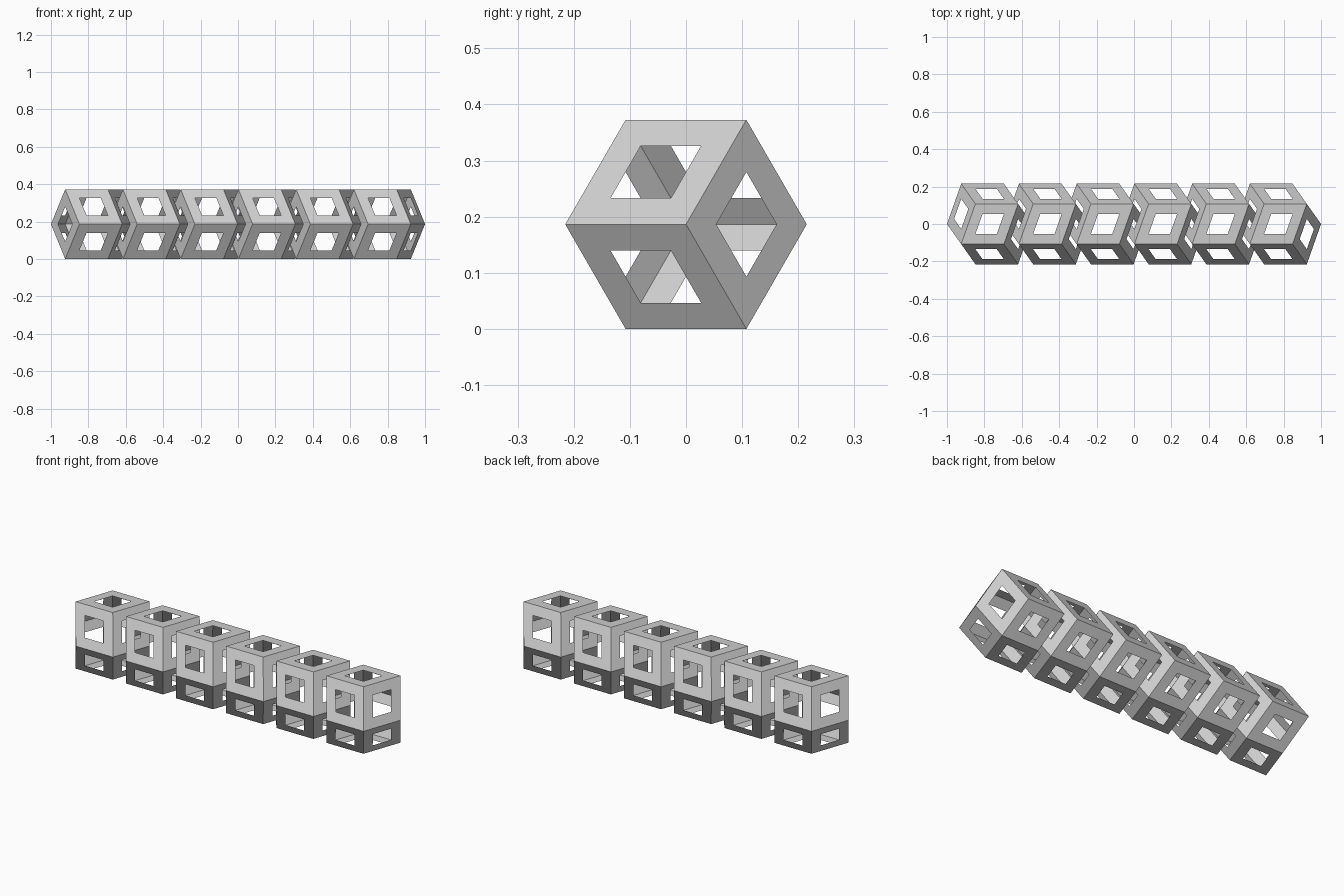
import bpy, bmesh, math

if "Cube" in bpy.data.objects:
    bpy.data.objects.remove(bpy.data.objects["Cube"])

COUNT = 6
S = 0.1318                         # half-size unit of one rhombic dodecahedron
R = S * math.sqrt(8 / 3)           # radius of its hexagonal outline
TIP = S * math.sqrt(3)             # half length along the chain
H = S / math.sqrt(3)               # axial step between vertex rings
STEP = (2 - 2 * TIP) / (COUNT - 1)
MID_Z = R * math.sin(math.pi / 3)

grey = bpy.data.materials.new("light_grey")
grey.diffuse_color = (0.6, 0.6, 0.6, 1)
grey.use_nodes = True
grey.node_tree.nodes["Principled BSDF"].inputs["Base Color"].default_value = grey.diffuse_color


def build_cell():
    """Twelve-sided cell with a rhombic window in every face."""
    bm = bmesh.new()
    right_tip = bm.verts.new((TIP, 0, 0))
    left_tip = bm.verts.new((-TIP, 0, 0))
    right, left = [], []
    for i in range(6):
        a = math.radians(60 * i)
        y, z = R * math.cos(a), R * math.sin(a)
        odd = i % 2
        right.append(bm.verts.new(((2 if odd else 1) * H, y, z)))
        left.append(bm.verts.new(((-1 if odd else -2) * H, y, z)))
    for i in range(6):
        j, k = (i + 1) % 6, (i + 2) % 6
        # side faces, parallel to the chain
        bm.faces.new((left[i], left[j], right[j], right[i]))
        # three faces at each pointed end
        if i % 2:
            bm.faces.new((right_tip, right[i], right[j], right[k]))
        else:
            bm.faces.new((left_tip, left[i], left[j], left[k]))
    bmesh.ops.recalc_face_normals(bm, faces=bm.faces[:])
    bm.normal_update()
    # windows: inset to half size, then remove the centres
    centres = bm.faces[:]
    bmesh.ops.inset_individual(bm, faces=centres, thickness=R / 4,
                               use_even_offset=True)
    bmesh.ops.delete(bm, geom=centres, context='FACES')
    mesh = bpy.data.meshes.new("open_cell")
    bm.to_mesh(mesh)
    bm.free()
    mesh.materials.append(grey)
    return mesh


# chain of overlapping open cells
cell = build_cell()
for n in range(COUNT):
    ob = bpy.data.objects.new(f"open_cell_{n + 1}", cell)
    ob.location = (-1 + TIP + n * STEP, 0, MID_Z)
    bpy.context.collection.objects.link(ob)
